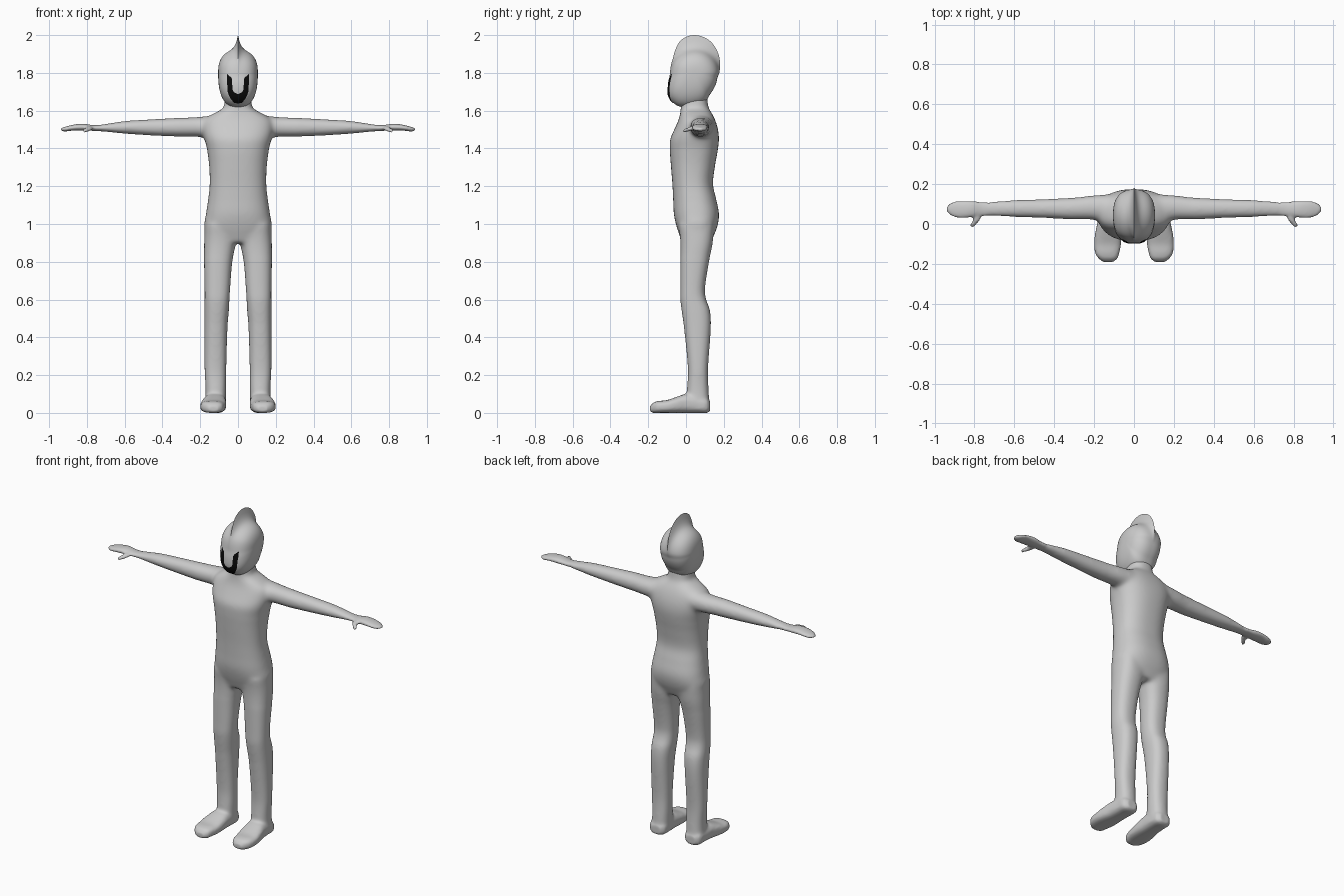
import bpy, bmesh, math
from mathutils import Vector
from mathutils.bvhtree import BVHTree

cube = bpy.data.objects.get("Cube")
if cube:
    bpy.data.objects.remove(cube)


def material(name, colour):
    m = bpy.data.materials.new(name)
    m.use_nodes = True
    m.diffuse_color = colour
    m.node_tree.nodes["Principled BSDF"].inputs["Base Color"].default_value = colour
    return m


grey = material("light grey", (0.6, 0.6, 0.6, 1))
black = material("black", (0.003, 0.003, 0.003, 1))


def curve(keys, t):
    """Smooth interpolation through rows of (t, values...)."""
    i = 0
    while i < len(keys) - 2 and t > keys[i + 1][0]:
        i += 1
    a, b = keys[i], keys[i + 1]
    p, n = keys[max(i - 1, 0)], keys[min(i + 2, len(keys) - 1)]
    h = b[0] - a[0]
    u = (t - a[0]) / h
    out = []
    for k in range(1, len(a)):
        ma = (b[k] - p[k]) / (b[0] - p[0]) * h
        mb = (n[k] - a[k]) / (n[0] - a[0]) * h
        out.append((2*u**3 - 3*u**2 + 1) * a[k] + (u**3 - 2*u**2 + u) * ma
                   + (3*u**2 - 2*u**3) * b[k] + (u**3 - u**2) * mb)
    return out


def power(v, e):
    return math.copysign(abs(v) ** e, v)


def bridge(bm, rings, closed=True):
    for r0, r1 in zip(rings, rings[1:]):
        n = len(r0)
        for j in range(n if closed else n - 1):
            k = (j + 1) % n
            bm.faces.new((r0[j], r0[k], r1[k], r1[j]))


def loft(bm, axis, keys, side=1, square=2.4, steps=40, sides=32):
    """Skin rounded rings; each key is (position, min u, max u, min v, max v)."""
    rings = []
    for i in range(steps + 1):
        t = keys[0][0] + (keys[-1][0] - keys[0][0]) * i / steps
        u0, u1, v0, v1 = curve(keys, t)
        ring = []
        for j in range(sides):
            a = math.tau * j / sides
            u = (u0 + u1) / 2 + (u1 - u0) / 2 * power(math.cos(a), 2 / square)
            v = (v0 + v1) / 2 + (v1 - v0) / 2 * power(math.sin(a), 2 / square)
            x, y, z = {"x": (t, u, v), "y": (u, t, v), "z": (u, v, t)}[axis]
            ring.append(bm.verts.new((x * side, y, z)))
        rings.append(ring)
    bridge(bm, rings)
    bm.faces.new(rings[0])
    bm.faces.new(rings[-1])


def add_object(name, bm, mat, angle=60):
    me = bpy.data.meshes.new(name)
    bm.to_mesh(me)
    bm.free()
    me.materials.append(mat)
    me.shade_smooth()
    me.set_sharp_from_angle(angle=math.radians(angle))
    ob = bpy.data.objects.new(name, me)
    bpy.context.scene.collection.objects.link(ob)
    return ob


# Torso and neck: height, front, back, half width
torso = [(.90, -.02, .13, .14), (.98, -.048, .164, .178), (1.05, -.064, .175, .17),
         (1.13, -.068, .16, .158), (1.21, -.072, .143, .15), (1.31, -.08, .154, .153),
         (1.40, -.086, .17, .165), (1.45, -.084, .175, .178), (1.5, -.062, .17, .188),
         (1.55, -.04, .155, .18), (1.585, -.031, .138, .13), (1.61, -.028, .122, .082),
         (1.64, -.026, .115, .072), (1.7, -.02, .11, .07)]
# Leg: height, inner, outer, front, back
leg = [(.02, .065, .175, 0, .126), (.12, .063, .172, .005, .12), (.23, .062, .177, .01, .117),
       (.46, .055, .178, -.012, .132), (.545, .048, .178, -.024, .127), (.6, .045, .177, -.03, .107),
       (.65, .042, .177, -.03, .10), (.8, .03, .18, -.03, .122), (.9, .012, .18, -.03, .142),
       (1, .015, .175, -.04, .15)]
# Foot: depth, inner, outer, sole, top
foot = [(-.19, .105, .155, .008, .035), (-.175, .085, .175, 0, .053), (-.15, .075, .193, 0, .062),
        (-.1, .065, .2, 0, .068), (-.05, .062, .195, 0, .085), (0, .063, .185, 0, .1),
        (.06, .064, .178, 0, .09), (.11, .07, .172, 0, .08), (.128, .09, .15, .01, .06)]
# Arm and hand: reach, front, back, bottom, top
arm = [(.1, 0, .15, 1.45, 1.58), (.2, .02, .145, 1.46, 1.568), (.3, .022, .133, 1.462, 1.563),
       (.45, .03, .125, 1.468, 1.555), (.6, .035, .12, 1.478, 1.545), (.7, .04, .113, 1.488, 1.53),
       (.76, .04, .11, 1.493, 1.523), (.82, .033, .115, 1.494, 1.531), (.87, .03, .115, 1.495, 1.526),
       (.915, .04, .108, 1.49, 1.515), (.938, .062, .088, 1.493, 1.508)]
# Thumb: depth, inner, outer, bottom, top
thumb = [(-.014, .802, .822, 1.484, 1.499), (0, .79, .82, 1.486, 1.507),
         (.02, .772, .808, 1.492, 1.515), (.05, .765, .81, 1.498, 1.52)]

bm = bmesh.new()
loft(bm, "z", [(z, -w, w, f, b) for z, f, b, w in torso], steps=70, sides=48)
for side in (1, -1):
    loft(bm, "z", leg, side, steps=60)
    loft(bm, "y", foot, side, square=2.8)
    loft(bm, "x", arm, side, square=2.1, steps=70)
    loft(bm, "y", thumb, side, square=2, steps=12, sides=16)
bmesh.ops.recalc_face_normals(bm, faces=bm.faces)
body = add_object("body", bm, grey)

# Fuse the limbs into one skin, then soften the joins
remesh = body.modifiers.new("fuse", "REMESH")
remesh.mode = "VOXEL"
remesh.voxel_size = 0.007
bpy.context.view_layer.update()
fused = bpy.data.meshes.new_from_object(body.evaluated_get(bpy.context.evaluated_depsgraph_get()))
body.modifiers.clear()
bm = bmesh.new()
bm.from_mesh(fused)
limbs = [v for v in bm.verts if abs(v.co.x) < .74 and v.co.z > .07]
joins = [v for v in limbs if abs(v.co.x) < .3 and (.82 < v.co.z < .96 or 1.38 < v.co.z < 1.62)]
for verts, count in ((joins, 14), (limbs, 10), (list(bm.verts), 2)):
    for i in range(count):
        bmesh.ops.smooth_vert(bm, verts=verts, factor=.5,
                              use_axis_x=True, use_axis_y=True, use_axis_z=True)
bm.to_mesh(body.data)
bm.free()
body.data.shade_smooth()
if not body.data.materials:
    body.data.materials.append(grey)

# Helmet swept around the sideways axis: degrees from the back, shell radius, crest radius
outline = [(-14, .124, .124), (0, .127, .131), (19, .125, .143), (44, .122, .167), (67, .12, .19),
           (91, .118, .2), (112, .118, .188), (130, .12, .158), (149, .124, .136), (184, .13, .131),
           (203, .152, .152), (224, .187, .187), (236, .195, .195), (246, .195, .195),
           (270, .18, .18), (290, .165, .165), (306, .14, .14), (346, .124, .124), (360, .127, .131)]
bm = bmesh.new()
rings = []
for i in range(80):
    deg = 360 * i / 80
    shell, crest = curve(outline, deg)
    a = math.radians(deg)
    ring = []
    for j in range(97):
        p = math.pi * j / 96
        x = .105 * power(math.cos(p), .8)
        r = shell * max(math.sin(p), 0) ** .8
        r += max(crest - shell, 0) * math.exp(-abs(x) / .016) * math.sin(p)
        ring.append(bm.verts.new((x, .045 + r * math.cos(a), 1.8 + r * math.sin(a))))
    rings.append(ring)
bridge(bm, rings + [rings[0]], closed=False)
bmesh.ops.remove_doubles(bm, verts=bm.verts, dist=.0002)
bmesh.ops.recalc_face_normals(bm, faces=bm.faces)
surface = BVHTree.FromBMesh(bm)
add_object("crested_helmet", bm, grey)

# Visor marking laid on the helmet: inner x, inner z, outer x, outer z
half = [(.036, 1.775, .058, 1.795), (.031, 1.765, .059, 1.765), (.03, 1.715, .054, 1.695),
        (.024, 1.7, .04, 1.665), (.014, 1.693, .022, 1.642), (0, 1.688, 0, 1.638)]
path = half + [(-a, b, -c, d) for a, b, c, d in reversed(half[:-1])]
bm = bmesh.new()
rings = []
for i in range((len(path) - 1) * 5 + 1):
    k = min(i // 5, len(path) - 2)
    p, q = Vector(path[k]), Vector(path[k + 1])
    row = p + (q - p) * (i / 5 - k)
    ring = []
    for j in range(7):
        f = j / 6
        x, z = row[0] + (row[2] - row[0]) * f, row[1] + (row[3] - row[1]) * f
        hit, normal, _, _ = surface.ray_cast(Vector((x, -1, z)), Vector((0, 1, 0)))
        co = hit + Vector((0, -.003, 0)) if hit else Vector((x, -.06, z))
        ring.append(bm.verts.new(co))
    rings.append(ring)
bridge(bm, rings, closed=False)
bm.normal_update()
if sum(f.normal.y for f in bm.faces) > 0:
    bmesh.ops.reverse_faces(bm, faces=bm.faces)
add_object("visor_marking", bm, black)
